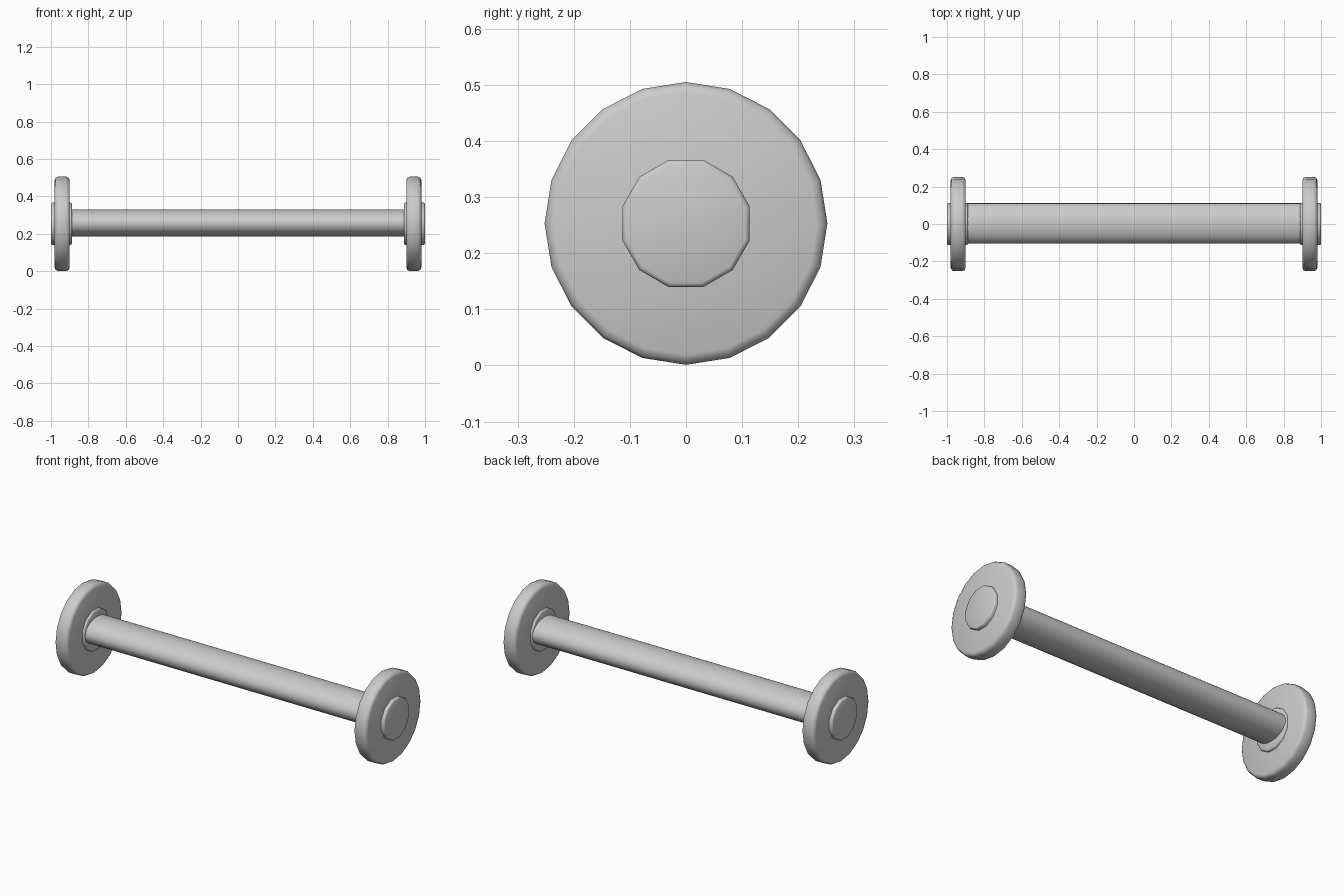
import bpy, math
from mathutils import Matrix

cube = bpy.data.objects.get("Cube")
if cube:
    bpy.data.objects.remove(cube, do_unlink=True)

AXIS_Z = 0.253  # height of the common axle

grey = bpy.data.materials.new("plain_grey")
grey.use_nodes = True
colour = (0.6, 0.6, 0.6, 1)
grey.diffuse_color = colour
grey.node_tree.nodes["Principled BSDF"].inputs["Base Color"].default_value = colour


def axle_cylinder(name, sides, ry, rz, x0, x1, y=0, z=AXIS_Z, turn=0, bevel=0, angle=35):
    """Cylinder lying along x between x0 and x1, with softened rims."""
    bpy.ops.mesh.primitive_cylinder_add(vertices=sides, radius=1, depth=abs(x1 - x0))
    obj = bpy.context.object
    obj.name = name
    obj.data.transform(Matrix.Rotation(turn, 4, 'Z'))
    obj.data.transform(Matrix.Rotation(math.pi / 2, 4, 'Y'))
    obj.data.transform(Matrix.Diagonal((1, ry, rz, 1)))
    obj.location = ((x0 + x1) / 2, y, z)
    obj.data.materials.append(grey)
    if bevel:
        mod = obj.modifiers.new("soft_rim", 'BEVEL')
        mod.width = bevel
        mod.segments = 2
        mod.limit_method = 'ANGLE'
        mod.angle_limit = math.radians(60)
        bpy.ops.object.modifier_apply(modifier=mod.name)
    bpy.ops.object.shade_smooth_by_angle(angle=math.radians(angle))
    return obj


# Flattened grip bar
axle_cylinder("bar", 32, 0.108, 0.0725, -0.93, 0.93, y=0.003, z=0.257)

# End discs and the hubs passing through them
for side, s in (("left", 1), ("right", -1)):
    axle_cylinder(side + "_disc", 20, 0.252, 0.252, s * 0.90, s * 0.98,
                  bevel=0.018, angle=50)
    axle_cylinder(side + "_hub", 12, 0.1175, 0.1175, s * 0.888, s * 1.0,
                  turn=math.pi / 12, bevel=0.008, angle=50)
